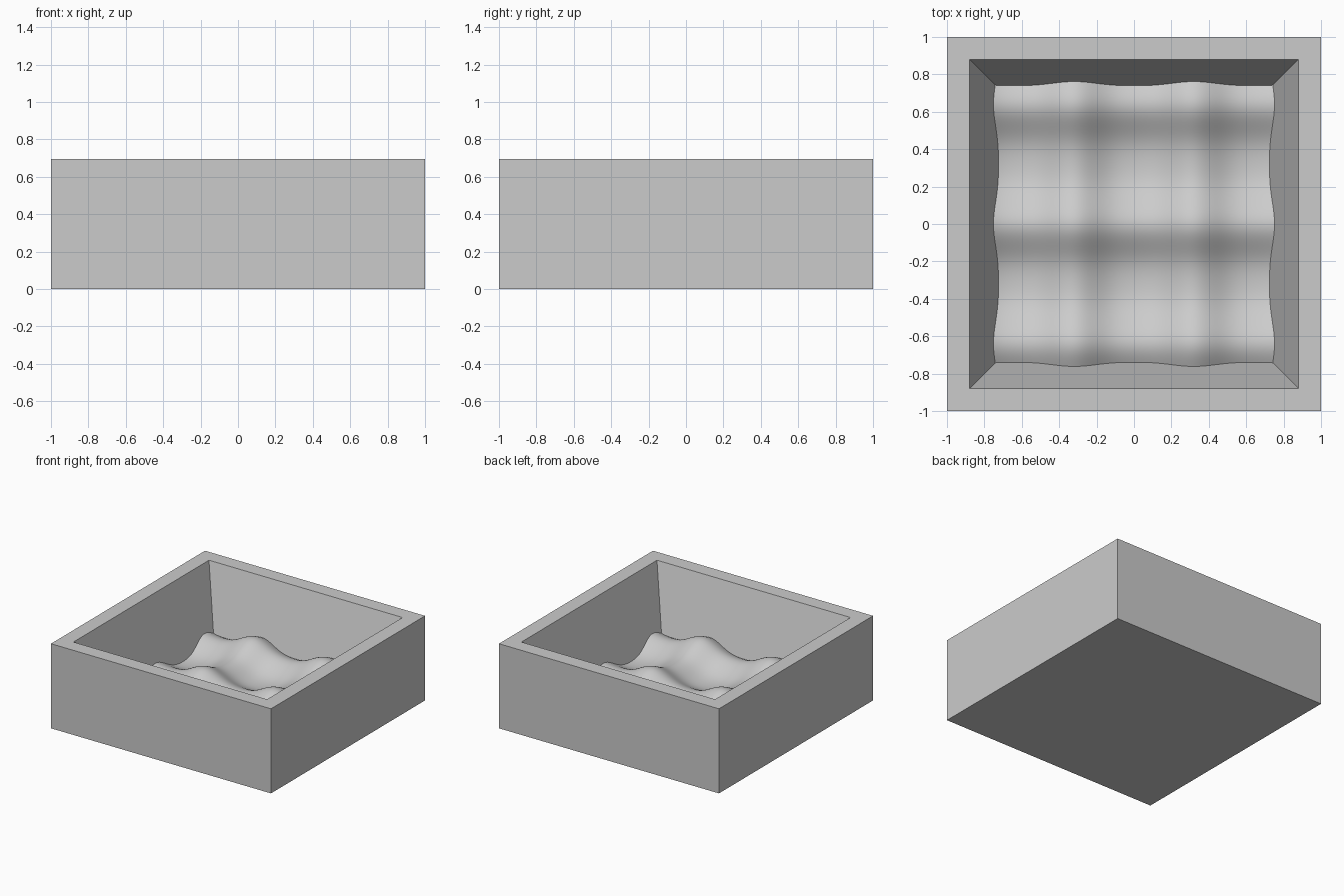
import bpy
import bmesh
from math import cos, pi

cube = bpy.data.objects.get("Cube")
if cube:
    bpy.data.objects.remove(cube, do_unlink=True)

HEIGHT = 0.695      # overall height
RIM = 0.88          # half width of the opening
TAPER = 0.27        # inward lean of the inner walls
FLOOR = 0.19        # mean floor height
WAVE = 0.047        # ripple height
PERIOD = 0.64       # ripple spacing


def crest(d):
    """Ripple with crests a little tighter than its troughs."""
    t = 2 * pi * d / PERIOD
    return WAVE * (cos(t) + 0.15 * cos(2 * t))


def floor_height(x, y):
    return FLOOR + crest(y) + crest(x + PERIOD / 2)


def wall_half_width(z):
    return RIM - TAPER * (HEIGHT - z)


stone = bpy.data.materials.new("plain_grey")
stone.use_nodes = True
colour = (0.6, 0.6, 0.6, 1)
stone.diffuse_color = colour
stone.node_tree.nodes["Principled BSDF"].inputs["Base Color"].default_value = colour

# Rippled floor, its edge fitted onto the sloping walls
bm = bmesh.new()
bmesh.ops.create_grid(bm, x_segments=90, y_segments=90, size=1)
unit = {}
for v in bm.verts:
    u, w = v.co.x, v.co.y
    z = FLOOR
    for _ in range(6):
        half = wall_half_width(z)
        z = floor_height(u * half, w * half)
    half = wall_half_width(z)
    unit[v] = (u, w)
    v.co = (u * half, w * half, z)
for f in bm.faces:
    f.smooth = True

# Inner walls, flat rim and outer walls, grown ring by ring from the floor edge
border = [e for e in bm.edges if e.is_boundary]
for half, z in ((RIM, HEIGHT), (1, HEIGHT), (1, 0)):
    old = {v for e in border for v in e.verts}
    new = {}
    for v in old:
        u, w = unit[v]
        new[v] = bm.verts.new((u * half, w * half, z))
        unit[new[v]] = (u, w)
    ring = []
    for e in border:
        a, b = e.verts
        face = bm.faces.new((a, b, new[b], new[a]))
        face.smooth = False
        ring.append(bm.edges.get((new[a], new[b])))
    border = ring

# Flat underside
for f in bmesh.ops.contextual_create(bm, geom=border)["faces"]:
    f.smooth = False
bmesh.ops.recalc_face_normals(bm, faces=bm.faces)

mesh = bpy.data.meshes.new("rippled_tray")
bm.to_mesh(mesh)
bm.free()
mesh.materials.append(stone)
tray = bpy.data.objects.new("rippled_tray", mesh)
bpy.context.collection.objects.link(tray)
